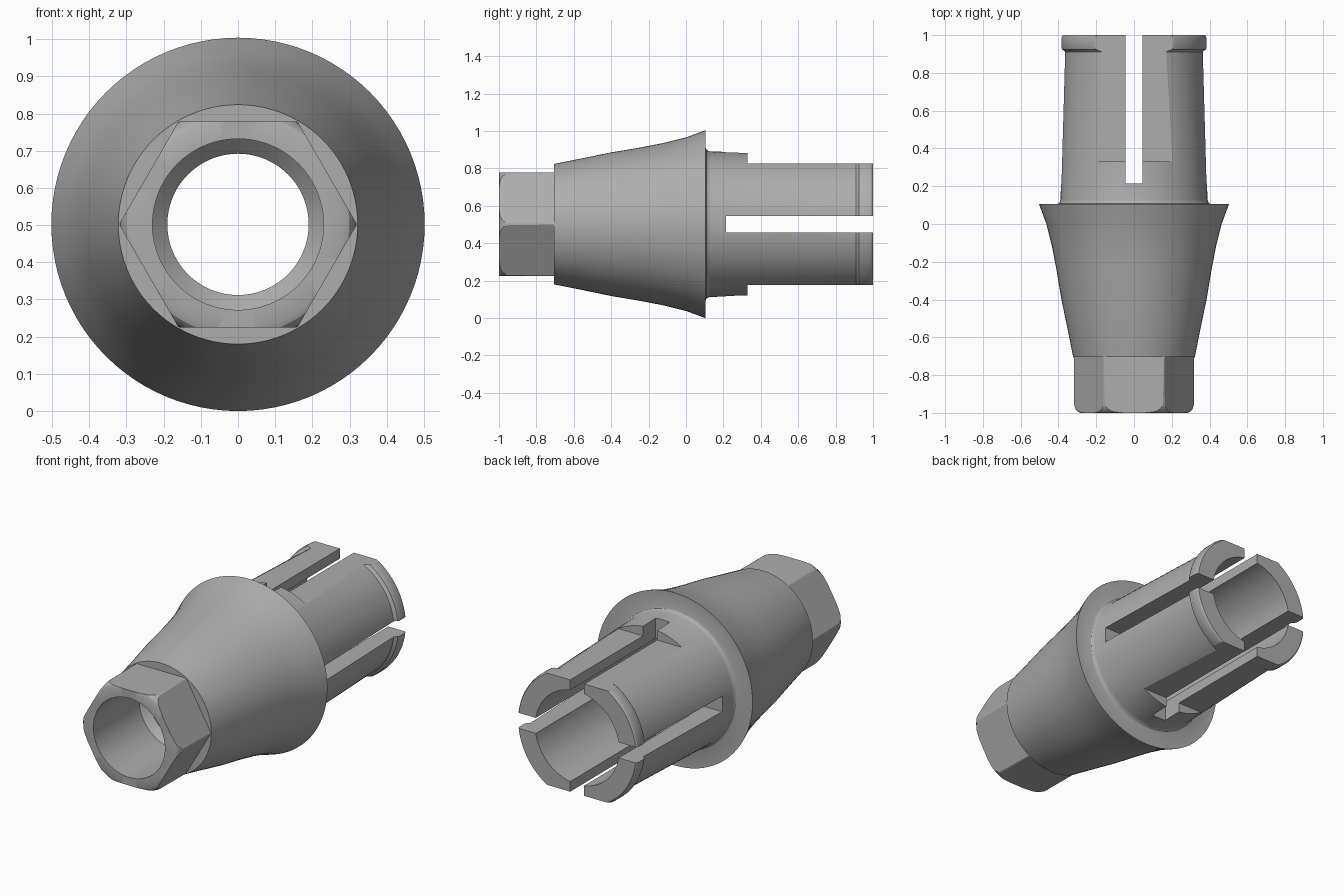
import bpy
import bmesh
import math
from mathutils import Matrix

cube = bpy.data.objects.get("Cube")
if cube:
    bpy.data.objects.remove(cube, do_unlink=True)

AXIS_Z = 0.502
SEGMENTS = 96

steel = bpy.data.materials.new("brushed grey steel")
steel.use_nodes = True
steel.diffuse_color = (0.42, 0.42, 0.42, 1)
steel.node_tree.nodes["Principled BSDF"].inputs["Base Color"].default_value = (0.42, 0.42, 0.42, 1)


def add_object(name, bm):
    bmesh.ops.recalc_face_normals(bm, faces=bm.faces)
    mesh = bpy.data.meshes.new(name)
    bm.to_mesh(mesh)
    bm.free()
    obj = bpy.data.objects.new(name, mesh)
    bpy.context.collection.objects.link(obj)
    mesh.materials.append(steel)
    return obj


def lathe(name, profile):
    """Spin a closed (radius, y) outline around the long axis."""
    bm = bmesh.new()
    rings = []
    for i in range(SEGMENTS):
        a = math.tau * i / SEGMENTS
        rings.append([bm.verts.new((r * math.cos(a), y, AXIS_Z + r * math.sin(a)))
                      for r, y in profile])
    n = len(profile)
    for i in range(SEGMENTS):
        here, there = rings[i], rings[(i + 1) % SEGMENTS]
        for j in range(n):
            k = (j + 1) % n
            bm.faces.new((here[j], here[k], there[k], there[j]))
    return add_object(name, bm)


def box(name, low, high):
    """Box given by corners measured from the long axis."""
    bm = bmesh.new()
    bmesh.ops.create_cube(bm, size=1)
    for v in bm.verts:
        v.co = [lo + (c + 0.5) * (hi - lo) for c, lo, hi in zip(v.co, low, high)]
        v.co.z += AXIS_Z
    return add_object(name, bm)


def carve(target, tool, operation):
    mod = target.modifiers.new("carve", "BOOLEAN")
    mod.operation = operation
    mod.solver = "EXACT"
    mod.object = tool
    bpy.context.view_layer.update()
    graph = bpy.context.evaluated_depsgraph_get()
    mesh = bpy.data.meshes.new_from_object(target.evaluated_get(graph))
    target.modifiers.clear()
    target.data = mesh
    bpy.data.objects.remove(tool, do_unlink=True)


def finish(obj):
    bpy.ops.object.select_all(action="DESELECT")
    obj.select_set(True)
    bpy.context.view_layer.objects.active = obj
    bpy.ops.object.shade_smooth_by_angle(angle=math.radians(25))


# Flared body, flange and tapered hollow post with a snap rim
outer = [(0.322, -0.705), (0.353, -0.55), (0.384, -0.4), (0.409, -0.25),
         (0.434, -0.12), (0.464, 0), (0.499, 0.095), (0.502, 0.105),
         (0.41, 0.105), (0.399, 0.109), (0.392, 0.118), (0.389, 0.13),
         (0.367, 0.91), (0.372, 0.917), (0.383, 0.924), (0.387, 0.935),
         (0.387, 0.98), (0.384, 0.993), (0.378, 1)]
bore = [(0.27, 1), (0.27, -0.35), (0.19, -0.4), (0.19, -0.54),
        (0.23, -0.58), (0.23, -0.705)]
body = lathe("flared_body_and_fingers", outer + bore)

# Flats on the top and bottom of the post
for side in (-1, 1):
    z = sorted((0.325 * side, 0.6 * side))
    carve(body, box("flat_cutter", (-0.6, 0.33, z[0]), (0.6, 1.1, z[1])), "DIFFERENCE")

# Crossed slots that split the post into four fingers
for wide, tall in ((0.045, 0.6), (0.6, 0.045)):
    carve(body, box("slot_cutter", (-wide, 0.215, -tall), (wide, 1.1, tall)), "DIFFERENCE")
finish(body)

# Hollow hexagonal tip with rounded front corners
tip = lathe("hexagonal_tip", [(0.23, -0.705), (0.23, -1), (0.282, -1), (0.299, -0.993),
                              (0.311, -0.978), (0.317, -0.955), (0.319, -0.705)])
bm = bmesh.new()
bmesh.ops.create_cone(bm, cap_ends=True, segments=6, radius1=0.32, radius2=0.32, depth=1)
bmesh.ops.rotate(bm, verts=bm.verts, matrix=Matrix.Rotation(math.pi / 2, 3, "X"))
# Put two corners on the left and right
if max(v.co.x for v in bm.verts) < 0.3:
    bmesh.ops.rotate(bm, verts=bm.verts, matrix=Matrix.Rotation(math.pi / 6, 3, "Y"))
bmesh.ops.translate(bm, verts=bm.verts, vec=(0, -0.85, AXIS_Z))
carve(tip, add_object("hexagon_cutter", bm), "INTERSECT")
finish(tip)
